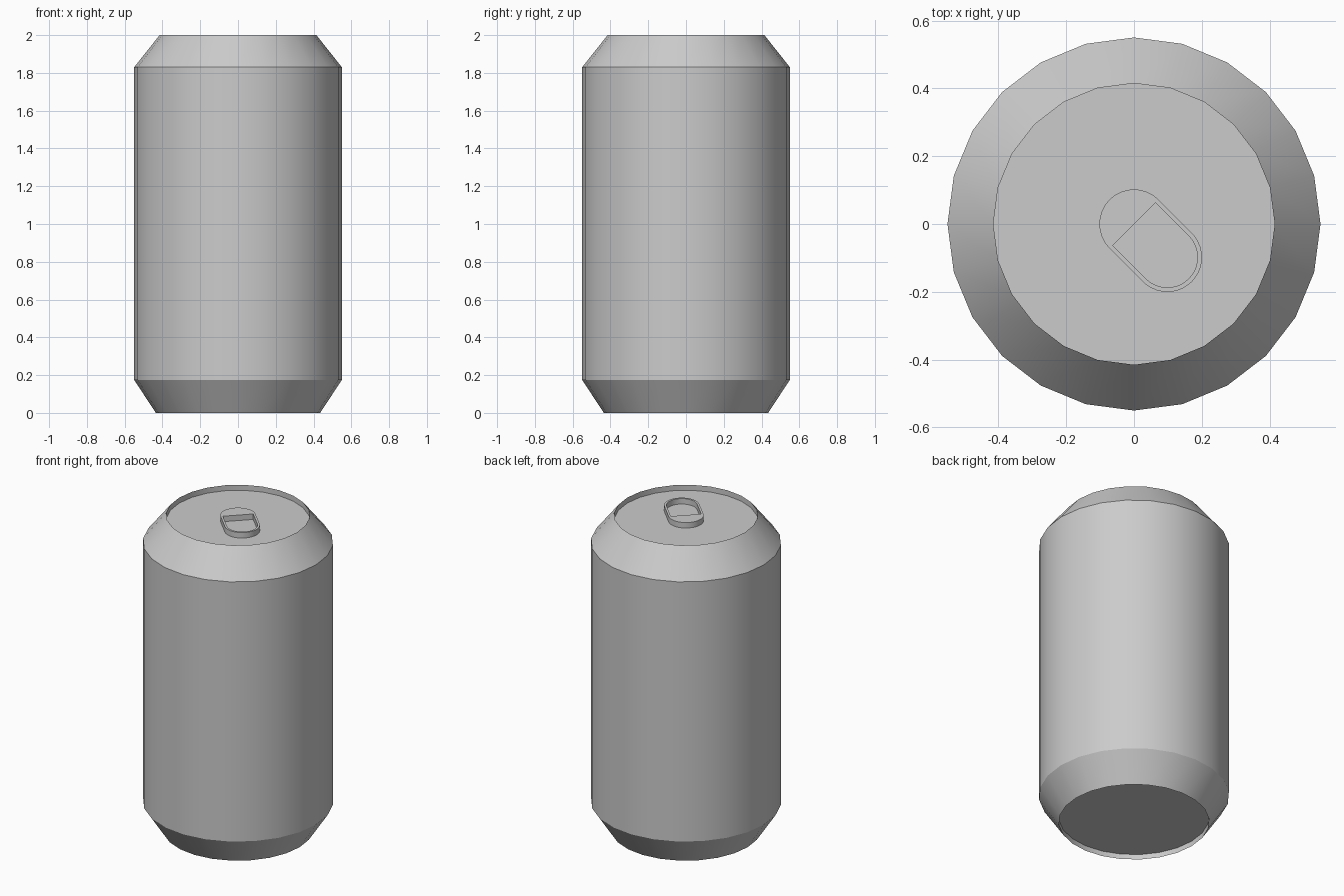
import bpy, bmesh, math

cube = bpy.data.objects.get("Cube")
if cube:
    bpy.data.objects.remove(cube, do_unlink=True)

# Single bare-metal colour
metal = bpy.data.materials.new("plain grey metal")
metal.use_nodes = True
GREY = (0.6, 0.6, 0.6, 1.0)
metal.diffuse_color = GREY
metal.node_tree.nodes["Principled BSDF"].inputs["Base Color"].default_value = GREY

SIDES = 24
LID_Z, RIM_Z = 1.965, 2.0


def add_object(name, mesh):
    """Link a mesh with smooth shading that keeps its hard edges."""
    mesh.materials.clear()
    mesh.materials.append(metal)
    mesh.shade_smooth()
    mesh.set_sharp_from_angle(angle=math.radians(30))
    obj = bpy.data.objects.new(name, mesh)
    bpy.context.collection.objects.link(obj)
    return obj


def lathe(name, profile):
    """Turn (radius, z) points about the z axis and cap both ends."""
    bm = bmesh.new()
    rings = []
    for r, z in profile:
        rings.append([bm.verts.new((r * math.cos(math.tau * i / SIDES),
                                    r * math.sin(math.tau * i / SIDES), z))
                      for i in range(SIDES)])
    for low, high in zip(rings, rings[1:]):
        for i in range(SIDES):
            j = (i + 1) % SIDES
            bm.faces.new((low[i], low[j], high[j], high[i]))
    bm.faces.new(rings[0][::-1])
    bm.faces.new(rings[-1])
    bmesh.ops.recalc_face_normals(bm, faces=bm.faces)
    mesh = bpy.data.meshes.new(name)
    bm.to_mesh(mesh)
    bm.free()
    return add_object(name, mesh)


def arc(cx, r, start, end, steps=20):
    """Points of an arc centred on (cx, 0), angles in degrees."""
    angles = [math.radians(start + (end - start) * i / steps) for i in range(steps + 1)]
    return [(cx + r * math.cos(a), r * math.sin(a)) for a in angles]


# Can: recessed base, lower bevel, wall, shoulder, recessed lid
lathe("can_body", [(0.435, 0.033), (0.435, 0.0), (0.55, 0.175), (0.55, 1.83),
                   (0.415, RIM_Z), (0.415, LID_Z)])

# Pull tab: rounded plate with a D-shaped finger hole
REACH = 0.139
outline = arc(0, 0.102, 90, 270) + arc(REACH, 0.102, -90, 90)
hole = [(0, 0.089), (0, -0.089)] + arc(REACH, 0.089, -90, 90)

curve = bpy.data.curves.new("pull_tab_outline", "CURVE")
curve.dimensions = "2D"
curve.fill_mode = "BOTH"
curve.extrude = (RIM_Z - LID_Z) / 2
for points in (outline, hole):
    spline = curve.splines.new("POLY")
    spline.points.add(len(points) - 1)
    for p, (x, y) in zip(spline.points, points):
        p.co = (x, y, 0, 1)
    spline.use_cyclic_u = True

helper = bpy.data.objects.new("pull_tab_outline", curve)
bpy.context.collection.objects.link(helper)
bpy.context.view_layer.update()
graph = bpy.context.evaluated_depsgraph_get()
tab_mesh = bpy.data.meshes.new_from_object(helper.evaluated_get(graph))
bpy.data.objects.remove(helper, do_unlink=True)

# Weld the caps to the side walls
bm = bmesh.new()
bm.from_mesh(tab_mesh)
bmesh.ops.remove_doubles(bm, verts=bm.verts, dist=0.0001)
bmesh.ops.recalc_face_normals(bm, faces=bm.faces)
bm.to_mesh(tab_mesh)
bm.free()

tab = add_object("pull_tab", tab_mesh)
tab.location = (0, 0, (RIM_Z + LID_Z) / 2)
tab.rotation_euler.z = math.radians(-45)
